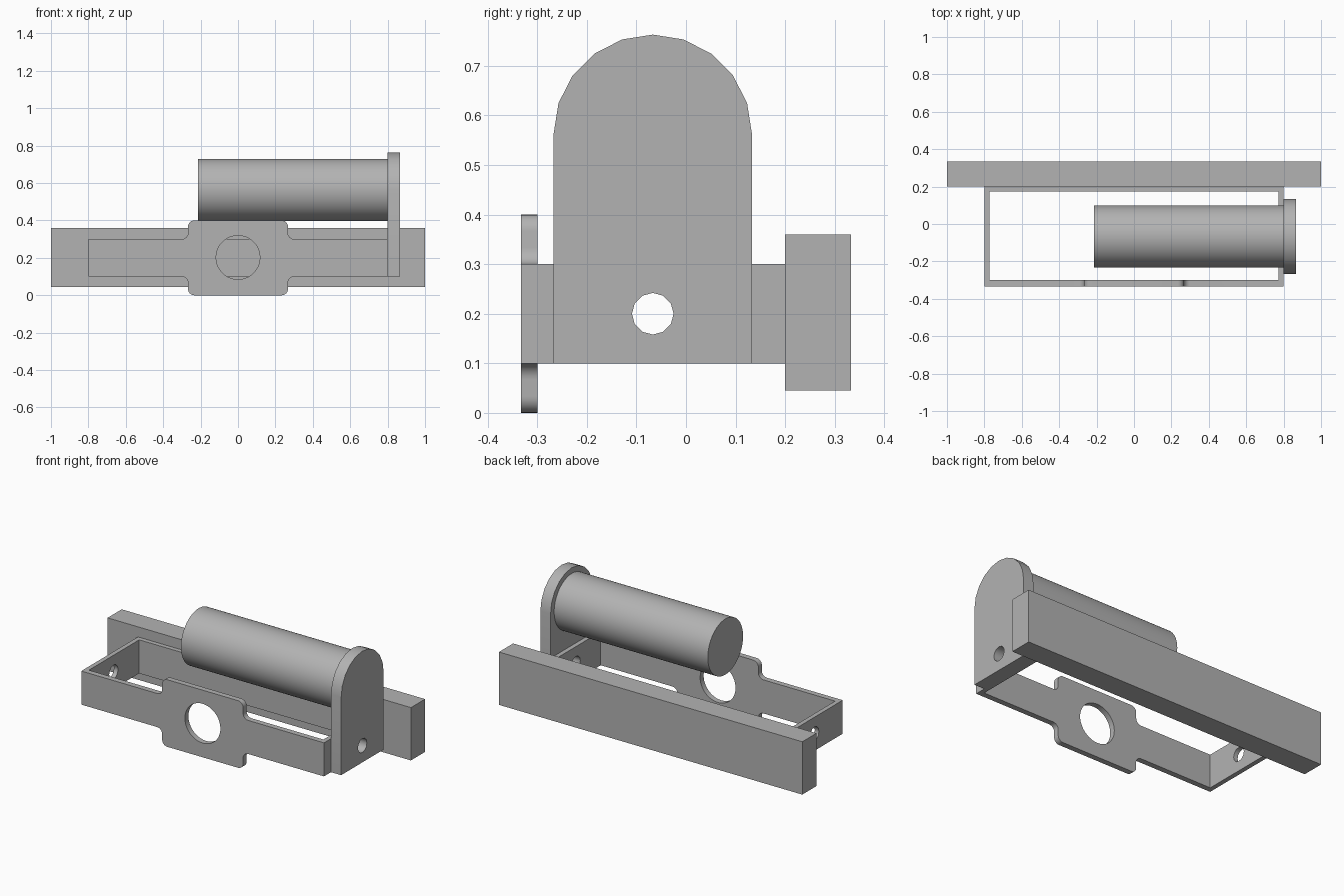
import bpy, bmesh
from math import cos, sin, pi, radians
from mathutils import Matrix, Vector

if "Cube" in bpy.data.objects:
    bpy.data.objects.remove(bpy.data.objects["Cube"], do_unlink=True)

grey = bpy.data.materials.new("plain grey")
grey.use_nodes = True
GREY = (0.45, 0.45, 0.45, 1)
grey.diffuse_color = GREY
grey.node_tree.nodes["Principled BSDF"].inputs["Base Color"].default_value = GREY


def finish(name, bm):
    bmesh.ops.recalc_face_normals(bm, faces=bm.faces)
    mesh = bpy.data.meshes.new(name)
    bm.to_mesh(mesh)
    bm.free()
    mesh.materials.append(grey)
    obj = bpy.data.objects.new(name, mesh)
    bpy.context.collection.objects.link(obj)
    return obj


def box(name, lo, hi):
    bm = bmesh.new()
    bmesh.ops.create_cube(bm, size=1)
    lo, hi = Vector(lo), Vector(hi)
    for v in bm.verts:
        v.co = (lo + hi) / 2 + v.co * (hi - lo)
    return finish(name, bm)


def extrude(name, points, offset):
    """Extrude a closed outline of 3D points along an offset."""
    bm = bmesh.new()
    face = bm.faces.new([bm.verts.new(p) for p in points])
    new = bmesh.ops.extrude_face_region(bm, geom=[face])["geom"]
    moved = [g for g in new if isinstance(g, bmesh.types.BMVert)]
    bmesh.ops.translate(bm, verts=moved, vec=offset)
    return finish(name, bm)


def rod(name, axis, center, radius, length, sides):
    bm = bmesh.new()
    turn = Matrix.Rotation(pi / 2, 4, "Y" if axis == "X" else "X")
    bmesh.ops.create_cone(bm, cap_ends=True, segments=sides, radius1=radius,
                          radius2=radius, depth=length,
                          matrix=Matrix.Translation(center) @ turn)
    return finish(name, bm)


def activate(obj):
    bpy.ops.object.select_all(action="DESELECT")
    obj.select_set(True)
    bpy.context.view_layer.objects.active = obj


def combine(obj, other, operation):
    """Apply a boolean and discard the helper."""
    activate(obj)
    mod = obj.modifiers.new("combine", "BOOLEAN")
    mod.operation, mod.solver, mod.object = operation, "EXACT", other
    bpy.ops.object.modifier_apply(modifier=mod.name)
    bpy.data.objects.remove(other, do_unlink=True)


def smooth(obj, angle=30):
    activate(obj)
    bpy.ops.object.shade_smooth_by_angle(angle=radians(angle))


def arc(cx, cz, r, start, end, steps):
    angles = [radians(start + (end - start) * i / steps) for i in range(steps + 1)]
    return [(cx + r * cos(a), cz + r * sin(a)) for a in angles]


AXIS_Y, MID_Z, TUBE_Z = -0.067, 0.2, 0.563

# Mounting bar along the back
box("back_bar", (-1, 0.2, 0.045), (1, 0.333, 0.36))

# Open rectangular frame
frame = box("frame", (-0.8, -0.333, 0.1), (0.8, 0.2, 0.3))
combine(frame, box("opening", (-0.773, -0.3, 0), (0.773, 0.173, 1)), "DIFFERENCE")

# Front plate with a taller, filleted centre, mirrored from one quarter
r = 0.0333
quarter = [(0.8, 0.1)] + arc(0.3, 0.1 + r, r, 270, 180, 6) + arc(0.267 - r, 0.2 - r, r, 0, 90, 6)
half = quarter + [(-x, z) for x, z in reversed(quarter)]
outline = half + [(-x, -z) for x, z in half]
plate = extrude("plate", [(x, -0.333, MID_Z + z) for x, z in outline], (0, 0.033, 0))
combine(frame, plate, "UNION")

# Round window in the front plate and pin holes in both ends
combine(frame, rod("window", "Y", (0, -0.32, 0.202), 0.117, 0.2, 48), "DIFFERENCE")
for side in (-1, 1):
    pin = rod("pin_hole", "X", (side * 0.8, AXIS_Y, MID_Z), 0.042, 0.3, 12)
    combine(frame, pin, "DIFFERENCE")
smooth(frame, 31)

# Upright end bracket with a rounded top
profile = [(AXIS_Y - 0.2, 0.1), (AXIS_Y + 0.2, 0.1)] + arc(AXIS_Y, TUBE_Z, 0.2, 0, 180, 10)
bracket = extrude("end_bracket", [(0.8, y, z) for y, z in profile], (0.067, 0, 0))
pin = rod("pin_hole", "X", (0.83, AXIS_Y, MID_Z), 0.042, 0.3, 12)
combine(bracket, pin, "DIFFERENCE")
smooth(bracket, 31)

# Horizontal cylinder carried by the bracket
cylinder = rod("cylinder", "X", (0.2935, AXIS_Y, TUBE_Z), 0.166, 1.013, 64)
smooth(cylinder)
